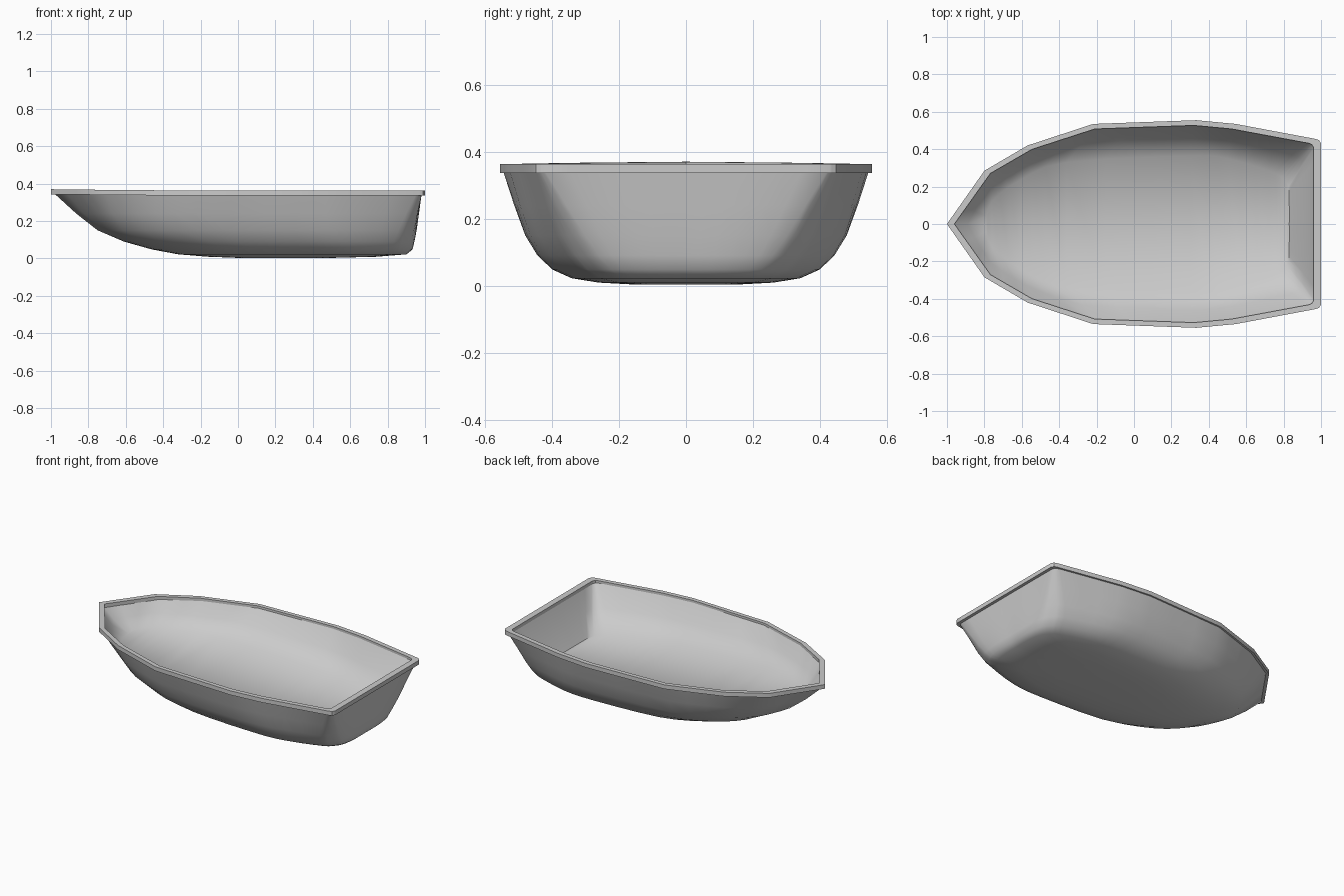
import bpy, bmesh, math

if "Cube" in bpy.data.objects:
    bpy.data.objects.remove(bpy.data.objects["Cube"])

# Half outlines, bow to stern centre: angular gunwale, raised floor, round bottom (unit size)
GUNWALE = [(-1, 0), (-.8, .285), (-.57, .42), (-.22, .535), (.33, .555),
           (.54, .535), (.965, .455), (.985, .448), (.995, .43), (.995, .2), (.995, 0)]
FLOOR = [(-.79, 0), (-.76, .12), (-.6, .24), (-.36, .33), (.3, .365),
         (.5, .35), (.72, .285), (.79, .25), (.825, .2), (.83, .1), (.83, 0)]
BOTTOM = [(0, 0), (.025, .38), (.11, .68), (.28, .92), (.6, 1),
          (.76, .97), (.92, .8), (.96, .7), (.988, .55), (1, .28), (1, 0)]


def normal(outline):
    x0, x1 = outline[0][0], outline[-1][0]
    w = max(y for x, y in outline)
    return [((x - x0) / (x1 - x0), y / w) for x, y in outline]


def dense(pts, curved, n=3):
    """Subdivide an outline, straight or as a Catmull-Rom curve."""
    out = []
    for i in range(len(pts) - 1):
        p0, p1, p2, p3 = (pts[max(0, min(len(pts) - 1, i + k))] for k in (-1, 0, 1, 2))
        if i == 0:
            p0 = (p2[0], -p2[1])
        for s in range(n):
            t = s / n
            out.append(tuple(
                b + (c - b) * t if not curved else
                .5 * (2 * b + (c - a) * t + (2 * a - 5 * b + 4 * c - d) * t * t
                      + (3 * b - a - 3 * c + d) * t ** 3)
                for a, b, c, d in zip(p0, p1, p2, p3)))
    return out + [pts[-1]]


TOP, LOW, DECK = dense(normal(GUNWALE), False), dense(BOTTOM, True), dense(FLOOR, True)


def level(z, bow, stern, width, roundness):
    shape = [(a + (c - a) * roundness, b + (d - b) * roundness)
             for (a, b), (c, d) in zip(TOP, LOW)]
    return [(bow + u * (stern - bow), v * width, z) for u, v in shape]


def build(name, halves, closed=False, angle=40):
    """Loft mirrored half rings; cap both ends with cross strips unless closed."""
    bm = bmesh.new()
    rings = []
    for half in halves:
        pts = half + [(x, -y, z) for x, y, z in half[-2:0:-1]]
        rings.append([bm.verts.new(p) for p in pts])
    n = len(rings[0])
    pairs = list(zip(rings, rings[1:]))
    if closed:
        pairs.append((rings[-1], rings[0]))
    for a, b in pairs:
        for i in range(n):
            j = (i + 1) % n
            bm.faces.new((a[i], a[j], b[j], b[i]))
    if not closed:
        for r in (rings[0], rings[-1]):
            m = n // 2
            bm.faces.new((r[0], r[1], r[-1]))
            for i in range(1, m - 1):
                bm.faces.new((r[i], r[i + 1], r[n - i - 1], r[n - i]))
            bm.faces.new((r[m - 1], r[m], r[m + 1]))
    bmesh.ops.recalc_face_normals(bm, faces=bm.faces)
    me = bpy.data.meshes.new(name)
    bm.to_mesh(me)
    bm.free()
    ob = bpy.data.objects.new(name, me)
    bpy.context.collection.objects.link(ob)
    bpy.ops.object.select_all(action='DESELECT')
    ob.select_set(True)
    bpy.context.view_layer.objects.active = ob
    bpy.ops.object.shade_smooth_by_angle(angle=math.radians(angle))
    return ob


# Hull: outer skin from keel up to the gunwale, then the inner wall and gently sloping floor
outer = [level(*a) for a in (
    (.003, 0, .5, .15, 1), (.009, -.16, .74, .26, 1), (.022, -.32, .9, .34, 1),
    (.048, -.46, .932, .398, .95), (.09, -.61, .942, .443, .85), (.15, -.75, .954, .48, .65),
    (.24, -.865, .967, .513, .35), (.345, -.98, .982, .547, 0))]
lip = level(.35, -.964, .964, .528, 0)
floor = [(x, y, .165 - .06 * x + (.012 if x < -.7 else 0)) for x, y in DECK]
# slightly bowed wall between lip and floor
wall = [(a + (d - a) * .42, b + (e - b) * .42, c + (f - c) * .52)
        for (a, b, c), (d, e, f) in zip(lip, floor)]
build("hull", outer + [lip, wall, floor], angle=50)


# Rim: a flat band running round the gunwale, slightly higher at the bow
def sheer(half, z):
    return [(x, y, z + .007 * max(0, -x) ** 2) for x, y, _ in half]


wide = level(0, -1, 1, .555, 0)
narrow = level(0, -.96, .96, .527, 0)
build("rim", [sheer(wide, .336), sheer(wide, .363), sheer(narrow, .363), sheer(narrow, .336)],
      closed=True, angle=30)
